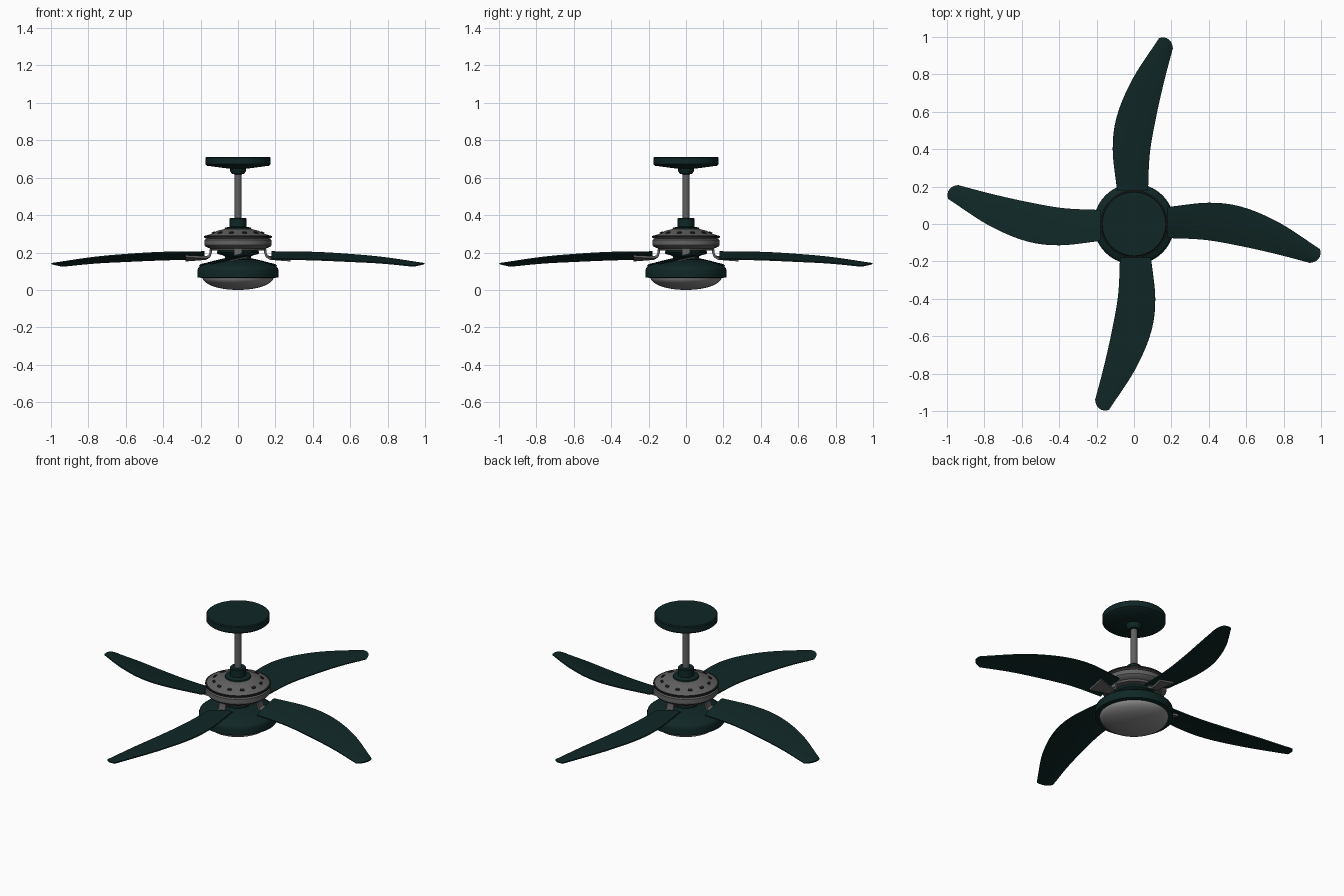
import bpy, bmesh, math
from mathutils import Vector

cube = bpy.data.objects.get("Cube")
if cube:
    bpy.data.objects.remove(cube, do_unlink=True)


def material(name, rgb, rough=0.5):
    m = bpy.data.materials.new(name)
    m.use_nodes = True
    m.diffuse_color = (*rgb, 1)
    bsdf = m.node_tree.nodes["Principled BSDF"]
    bsdf.inputs["Base Color"].default_value = (*rgb, 1)
    bsdf.inputs["Roughness"].default_value = rough
    return m


GREEN = material("dark green", (0.005, 0.02, 0.019))
GREY = material("metal grey", (0.12, 0.12, 0.12))
GLASS = material("frosted glass", (0.25, 0.25, 0.25))
BLACK = material("slot black", (0.012, 0.012, 0.012))


def to_mesh(name, bm, mat):
    """Turn a bmesh into a smooth mesh with sharp creases."""
    bmesh.ops.recalc_face_normals(bm, faces=bm.faces)
    mesh = bpy.data.meshes.new(name)
    bm.to_mesh(mesh)
    bm.free()
    mesh.materials.append(mat)
    mesh.shade_smooth()
    mesh.set_sharp_from_angle(angle=math.radians(32))
    return mesh


def place(name, mesh, angle=0.0):
    ob = bpy.data.objects.new(name, mesh)
    ob.rotation_euler.z = angle
    bpy.context.collection.objects.link(ob)
    return ob


def lathe(name, profile, mat, sides=64):
    """Revolve (radius, height) points around z."""
    bm = bmesh.new()
    verts = [bm.verts.new((r, 0, z)) for r, z in profile]
    edges = [bm.edges.new(pair) for pair in zip(verts, verts[1:])]
    bmesh.ops.spin(bm, geom=verts + edges, cent=(0, 0, 0), axis=(0, 0, 1),
                   angle=math.tau, steps=sides, use_duplicate=False)
    bmesh.ops.remove_doubles(bm, verts=bm.verts, dist=0.0002)
    return place(name, to_mesh(name, bm, mat))


def sheet(name, rows, thickness, mat):
    """Grid of points thickened into a solid plate."""
    bm = bmesh.new()
    grid = [[bm.verts.new(p) for p in row] for row in rows]
    for a, b in zip(grid, grid[1:]):
        for i in range(len(a) - 1):
            bm.faces.new((a[i], b[i], b[i + 1], a[i + 1]))
    bmesh.ops.recalc_face_normals(bm, faces=bm.faces)
    bmesh.ops.solidify(bm, geom=bm.faces[:], thickness=thickness)
    return to_mesh(name, bm, mat)


def spline(points, steps):
    """Smooth curve through the given points."""
    p = [Vector(q) for q in points]
    p = [2 * p[0] - p[1]] + p + [2 * p[-1] - p[-2]]
    out = []
    for a, b, c, d in zip(p, p[1:], p[2:], p[3:]):
        for k in range(steps):
            t = k / steps
            out.append(0.5 * (2 * b + (c - a) * t + (2 * a - 5 * b + 4 * c - d) * t ** 2
                              + (3 * b - a - 3 * c + d) * t ** 3))
    return out + [p[-2]]


# Ceiling canopy, ball and hanging rod
lathe("canopy", [(0, 0.71), (0.17, 0.71), (0.175, 0.705), (0.175, 0.672),
                 (0.165, 0.664), (0.06, 0.65), (0, 0.65)], GREEN)
lathe("hanger_ball", [(0.045, 0.655), (0.042, 0.635), (0.032, 0.62), (0, 0.615)], GREEN, 32)
lathe("down_rod", [(0, 0.64), (0.019, 0.64), (0.019, 0.36), (0, 0.36)], GREY, 32)
lathe("rod_collar", [(0, 0.385), (0.041, 0.385), (0.045, 0.38), (0.045, 0.338),
                     (0.07, 0.333), (0.074, 0.315), (0, 0.315)], GREEN, 48)

# Motor housing with a dark groove ring and vent slots
lathe("motor_housing", [(0, 0.325), (0.075, 0.325), (0.11, 0.316), (0.145, 0.298),
                        (0.168, 0.292), (0.178, 0.286), (0.178, 0.278), (0.168, 0.274),
                        (0.178, 0.268), (0.18, 0.24), (0.172, 0.23), (0.15, 0.222),
                        (0.145, 0.212), (0, 0.212)], GREY)
lathe("motor_groove", [(0.165, 0.291), (0.181, 0.289), (0.181, 0.281), (0.165, 0.279)], BLACK)
slot = sheet("vent_slot", [[(0.128, y, 0.3085), (0.141, y, 0.302)] for y in (-0.012, 0.012)],
             0.004, BLACK)
for i in range(12):
    place(f"vent_slot_{i + 1}", slot, math.tau * (i + 0.5) / 12)

# Neck, light housing and glass bowl
lathe("switch_neck", [(0, 0.216), (0.112, 0.216), (0.108, 0.2), (0.085, 0.188),
                      (0.07, 0.178), (0.07, 0.15), (0, 0.15)], GREEN)
lathe("light_housing", [(0, 0.163), (0.085, 0.163), (0.12, 0.156), (0.165, 0.143),
                        (0.2, 0.128), (0.212, 0.118), (0.216, 0.106), (0.216, 0.067),
                        (0.192, 0.064), (0.19, 0.07), (0, 0.07)], GREEN)
bowl = [(0.19 * math.cos(a), 0.068 - 0.068 * math.sin(a))
        for a in (math.pi / 2 * i / 14 for i in range(15))]
lathe("glass_bowl", bowl, GLASS)

# Curved, pitched blade: back and front edge lines joined across
back = spline([(0.18, 0.09, 0.207), (0.4, 0.113, 0.204), (0.58, 0.09, 0.194),
               (0.78, 0.005, 0.176), (0.995, -0.135, 0.144)], 7)
front = spline([(0.18, -0.075, 0.168), (0.38, -0.085, 0.165), (0.58, -0.12, 0.157),
                (0.77, -0.163, 0.147), (0.94, -0.208, 0.13)], 7)
rows = []
for k, (a, b) in enumerate(zip(back, front)):
    bulge = 0.02 * (k / (len(back) - 1)) ** 12
    row = []
    for j in range(9):
        s = j / 8
        arch = 4 * s * (1 - s)
        row.append(a.lerp(b, s) + Vector((bulge * arch, -bulge * arch * 0.7, 0.005 * arch)))
    rows.append(row)
blade = sheet("blade", rows, 0.007, GREEN)

# Bracket: strap dropping from the motor and flaring out beneath the blade
path = [(0.15, 0.232, 0.022), (0.152, 0.2, 0.022), (0.158, 0.184, 0.022),
        (0.172, 0.177, 0.025), (0.21, 0.176, 0.03), (0.28, 0.175, 0.05)]
strap = []
for x, z, half in path:
    tilt = 0.22 * min(1, max(0, (x - 0.152) / 0.03))
    strap.append([(x, half * s, z + tilt * half * s) for s in (-1, 0, 1)])
bracket = sheet("bracket", strap, 0.012, GREY)

for i, side in enumerate(("left", "back", "right", "front")):
    place(f"{side}_blade", blade, i * math.pi / 2)
    place(f"{side}_bracket", bracket, i * math.pi / 2)
